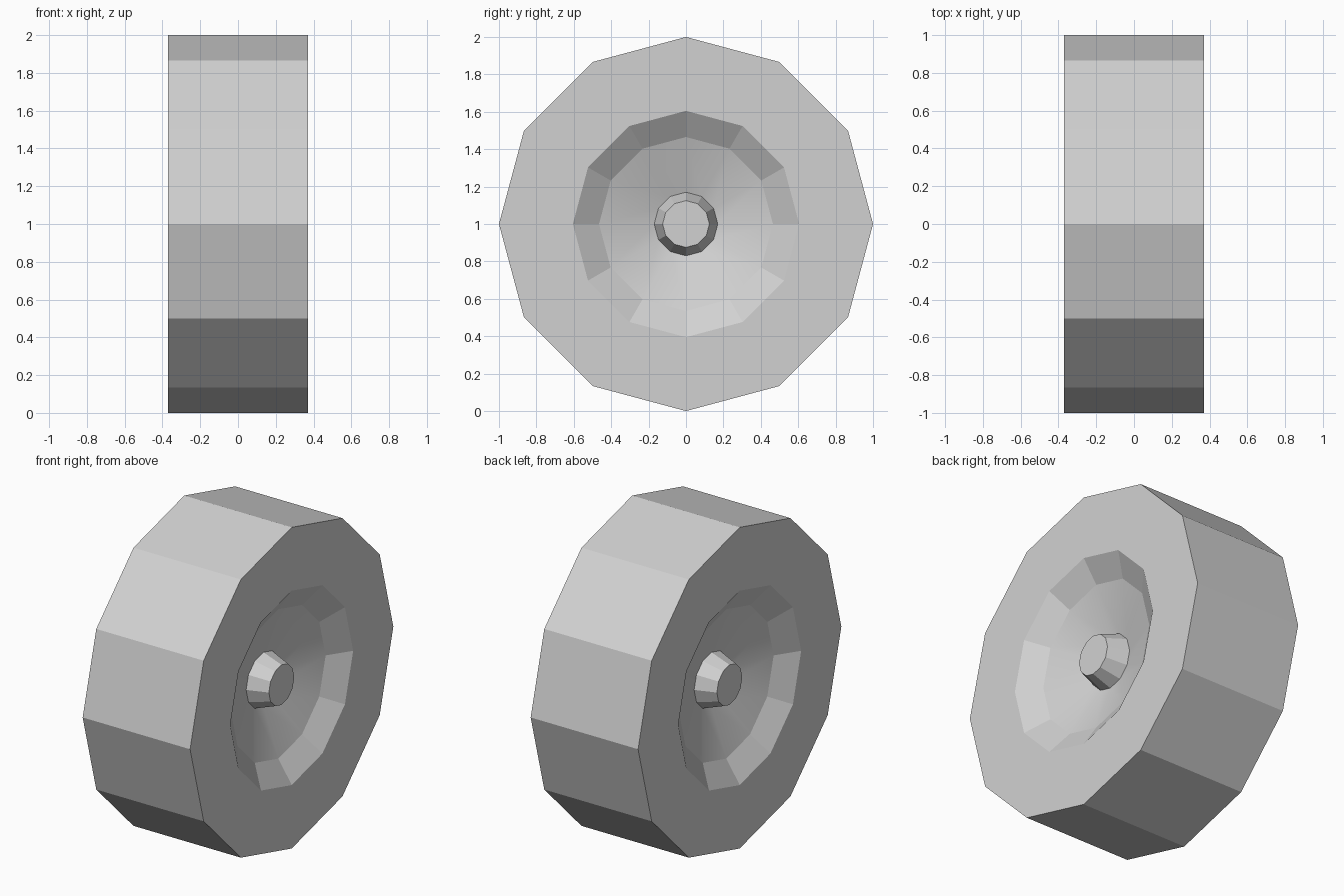
import bpy, bmesh
from math import sin, cos, tau

SIDES = 12

cube = bpy.data.objects.get("Cube")
if cube:
    bpy.data.objects.remove(cube)

# Single light grey material
grey = bpy.data.materials.new("light grey")
grey.use_nodes = True
colour = (0.64, 0.64, 0.64, 1)
grey.diffuse_color = colour
grey.node_tree.nodes["Principled BSDF"].inputs["Base Color"].default_value = colour


def lathe(name, profile, smooth=(), cap=False):
    """Turn (x, radius) points around the wheel axis; smooth lists soft bands."""
    bm = bmesh.new()
    rings = []
    for x, r in profile:
        angles = [tau * i / SIDES for i in range(SIDES)]
        rings.append([bm.verts.new((x, r * cos(a), 1 + r * sin(a))) for a in angles])
    for band, (a, b) in enumerate(zip(rings, rings[1:])):
        for i in range(SIDES):
            j = (i + 1) % SIDES
            face = bm.faces.new((a[i], b[i], b[j], a[j]))
            face.smooth = band in smooth
    if cap:
        bm.faces.new(rings[0])
        bm.faces.new(rings[-1])
    bmesh.ops.recalc_face_normals(bm, faces=bm.faces)
    mesh = bpy.data.meshes.new(name)
    bm.to_mesh(mesh)
    bm.free()
    mesh.materials.append(grey)
    obj = bpy.data.objects.new(name, mesh)
    bpy.context.collection.objects.link(obj)
    return obj


def mirrored(half):
    """Complete a half profile running outward on +x with its -x copy."""
    return [(-x, r) for x, r in reversed(half)] + half


# Tyre with stepped recess and dished disc, then the tapered hub, as one profile
half = [(0.175, 0.17), (0.30, 0.125)]
lathe("hub", mirrored(half), cap=True)

side = [(0.175, 0.17), (0.278, 0.465), (0.37, 0.605), (0.37, 1.0)]
outline = side + [(-x, r) for x, r in reversed(side)]
lathe("wheel", outline, smooth=(0, 6))
